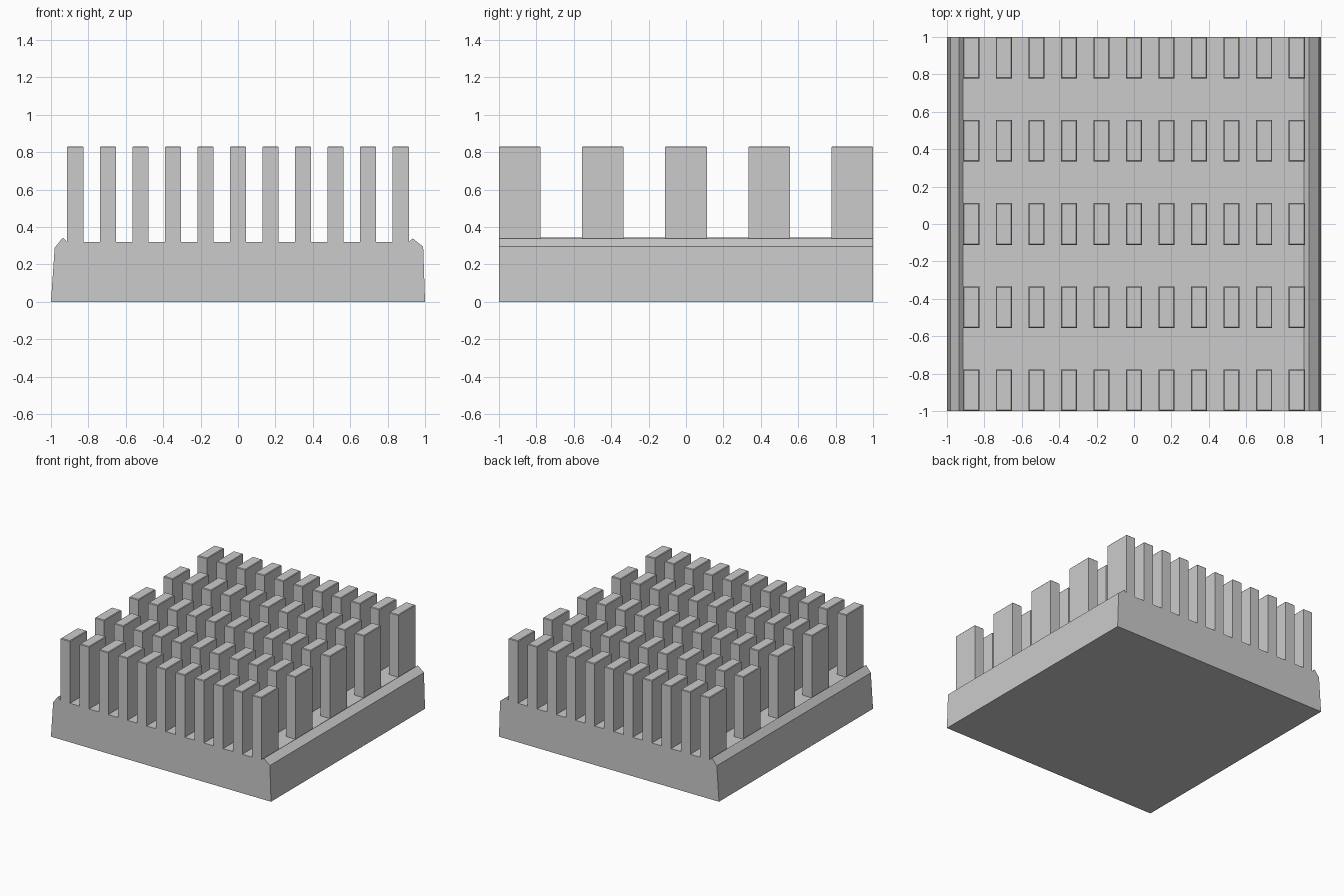
import bpy, bmesh

if "Cube" in bpy.data.objects:
    bpy.data.objects.remove(bpy.data.objects["Cube"])

FLOOR, TOP = 0.32, 0.832


def make_object(name, bm):
    bmesh.ops.recalc_face_normals(bm, faces=bm.faces)
    mesh = bpy.data.meshes.new(name)
    bm.to_mesh(mesh)
    bm.free()
    obj = bpy.data.objects.new(name, mesh)
    bpy.context.collection.objects.link(obj)
    return obj


# Base plate: cross-section with a raised lip on each side, extruded along y
profile = [(-1, 0), (1, 0), (0.99, 0.295), (0.935, 0.339), (0.91, FLOOR),
           (-0.913, FLOOR), (-0.936, 0.344), (-0.98, 0.29)]
bm = bmesh.new()
face = bm.faces.new([bm.verts.new((x, -1, z)) for x, z in profile])
ext = bmesh.ops.extrude_face_region(bm, geom=[face])
moved = [v for v in ext["geom"] if isinstance(v, bmesh.types.BMVert)]
bmesh.ops.translate(bm, verts=moved, vec=(0, 2, 0))
make_object("base_plate", bm)

# Cooling pin: rectangular block with a tiny chamfer around its top
bm = bmesh.new()
bmesh.ops.create_cube(bm, size=1)
for v in bm.verts:
    v.co.x *= 0.086
    v.co.y *= 0.222
    v.co.z = TOP if v.co.z > 0 else FLOOR
rim = [e for e in bm.edges if all(v.co.z > 0.8 for v in e.verts)]
bmesh.ops.bevel(bm, geom=rim, offset=0.005, segments=1, affect='EDGES')
pin = make_object("cooling_pins", bm)
pin.location = (-0.87, -0.889, 0)

# Repeat the pin over an 11 by 5 grid
for name, count, step in (("columns", 11, (0.174, 0, 0)), ("rows", 5, (0, 0.4445, 0))):
    arr = pin.modifiers.new(name, 'ARRAY')
    arr.count = count
    arr.use_relative_offset = False
    arr.use_constant_offset = True
    arr.constant_offset_displace = step
